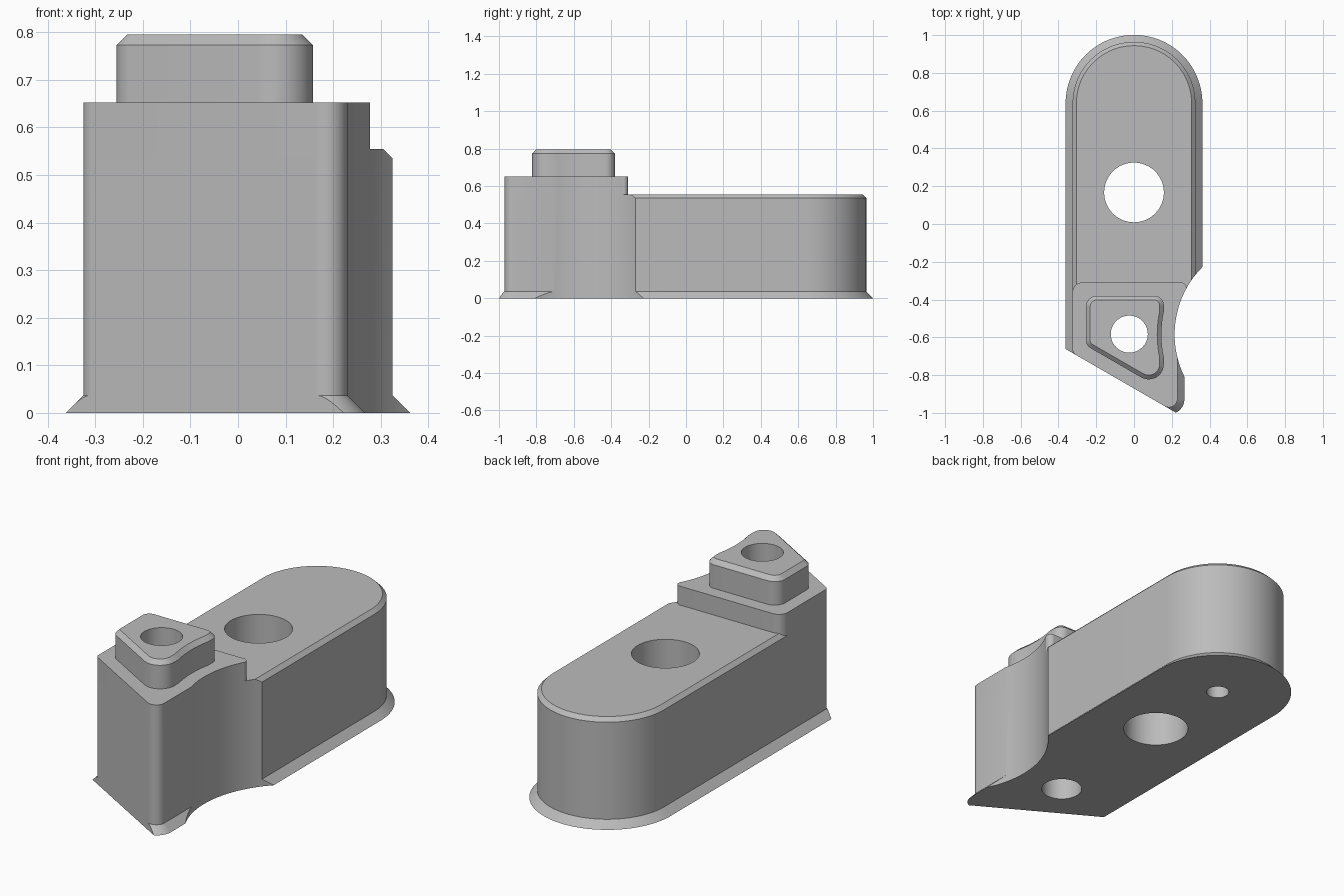
import bpy, bmesh, math
from mathutils import Vector

cube = bpy.data.objects.get("Cube")
if cube:
    bpy.data.objects.remove(cube, do_unlink=True)

GREY = (0.5, 0.5, 0.5, 1)
mat = bpy.data.materials.new("plain grey")
mat.use_nodes = True
mat.diffuse_color = GREY
mat.node_tree.nodes["Principled BSDF"].inputs["Base Color"].default_value = GREY

SLOPE = math.tan(math.radians(30))
ARC_X, ARC_Y, ARC_R = 0.722, -0.585, 0.507     # scoop in the right flank


def front_y(x, inset=0.0):
    """y of the slanted front edge at x."""
    return -0.66 - SLOPE * (x + 0.365) + inset / math.cos(math.radians(30))


def rounded(corners, steps=14):
    """Counter-clockwise outline from (x, y, radius) corners."""
    out = []
    for i, (x, y, r) in enumerate(corners):
        p = Vector((x, y))
        if r == 0:
            out.append(p)
            continue
        a = (Vector(corners[i - 1][:2]) - p).normalized()
        b = (Vector(corners[(i + 1) % len(corners)][:2]) - p).normalized()
        half = a.angle(b) / 2
        centre = p + (a + b).normalized() * (r / math.sin(half))
        start = p + a * (r / math.tan(half)) - centre
        sweep = math.pi - 2 * half
        for k in range(steps + 1):
            t = sweep * k / steps
            c, s = math.cos(t), math.sin(t)
            out.append(centre + Vector((start.x * c - start.y * s, start.x * s + start.y * c)))
    return out


def offset(pts, d):
    """Move an outline outward by d."""
    out = []
    for i, p in enumerate(pts):
        a = (p - pts[i - 1]).normalized()
        b = (pts[(i + 1) % len(pts)] - p).normalized()
        na, nb = Vector((a.y, -a.x)), Vector((b.y, -b.x))
        out.append(p + (na + nb) * (d / (1 + na.dot(nb))))
    return out


def loft(name, pts, layers):
    """Solid through (z, outward offset) layers of one outline."""
    bm = bmesh.new()
    rings = [[bm.verts.new((p.x, p.y, z)) for p in offset(pts, d)] for z, d in layers]
    bm.faces.new(rings[0][::-1])
    bm.faces.new(rings[-1])
    n = len(pts)
    for lo, hi in zip(rings, rings[1:]):
        for i in range(n):
            j = (i + 1) % n
            bm.faces.new((lo[i], lo[j], hi[j], hi[i]))
    mesh = bpy.data.meshes.new(name)
    bm.to_mesh(mesh)
    bm.free()
    mesh.materials.append(mat)
    obj = bpy.data.objects.new(name, mesh)
    bpy.context.collection.objects.link(obj)
    return obj


def cylinder(name, x, y, r, z0, z1, n=64):
    pts = [Vector((x + r * math.cos(math.tau * k / n), y + r * math.sin(math.tau * k / n)))
           for k in range(n)]
    return loft(name, pts, [(z0, 0), (z1, 0)])


def finish(obj, cutters):
    bpy.context.view_layer.objects.active = obj
    for cutter in cutters:
        mod = obj.modifiers.new("cut", "BOOLEAN")
        mod.operation = "DIFFERENCE"
        mod.solver = "EXACT"
        mod.object = cutter
        bpy.ops.object.modifier_apply(modifier=mod.name)
    bpy.ops.object.select_all(action="DESELECT")
    obj.select_set(True)
    bpy.ops.object.shade_smooth_by_angle(angle=math.radians(25))


# Front end shared by the body and the raised step
front = [(-0.325, front_y(-0.325), 0.03), (0.23, front_y(0.23), 0.045), (0.23, -0.6, 0)]

# Long body with flared foot and chamfered top
body = loft("body", rounded(front + [(0.325, -0.5, 0), (0.325, 0.964, 0.3245),
                                     (-0.325, 0.964, 0.3245)], 32),
            [(0, 0.037), (0.037, 0), (0.535, 0), (0.555, -0.02)])

# Raised step over the front end
step = loft("raised_step", rounded(front + [(0.277, -0.5, 0), (0.277, -0.31, 0.025),
                                            (-0.325, -0.31, 0.05)]),
            [(0.535, 0), (0.652, 0)])

# Peg with a hollow right side
hollow = []
for k in range(13):
    t = math.radians(-12 + 2 * k)
    r = ARC_R + 0.07
    hollow.append((ARC_X - r * math.cos(t), ARC_Y + r * math.sin(t), 0))
peg = loft("peg", rounded([(-0.255, front_y(-0.255, 0.07), 0.05),
                           (0.158, front_y(0.158, 0.07), 0.08)] + hollow +
                          [(0.158, -0.38, 0.05), (-0.255, -0.38, 0.06)]),
           [(0.652, 0), (0.773, 0), (0.795, -0.022)])

# Cutters: scoop, slanted front, holes
scoop = cylinder("scoop_cutter", ARC_X, ARC_Y, ARC_R, -1, 2, 128)
slant = loft("slant_cutter", [Vector((-1, front_y(-1))), Vector((-1, -2)),
                              Vector((1, -2)), Vector((1, front_y(1)))], [(-1, 0), (2, 0)])
main_hole = cylinder("main_hole_cutter", 0, 0.167, 0.158, -1, 2)
front_hole = cylinder("front_hole_cutter", -0.025, -0.583, 0.098, -1, 2)
blind_hole = cylinder("blind_hole_cutter", 0, 0.64, 0.055, -1, 0.3, 40)

finish(body, [scoop, slant, main_hole, front_hole, blind_hole])
finish(step, [scoop, front_hole])
finish(peg, [front_hole])
for cutter in (scoop, slant, main_hole, front_hole, blind_hole):
    bpy.data.objects.remove(cutter, do_unlink=True)
